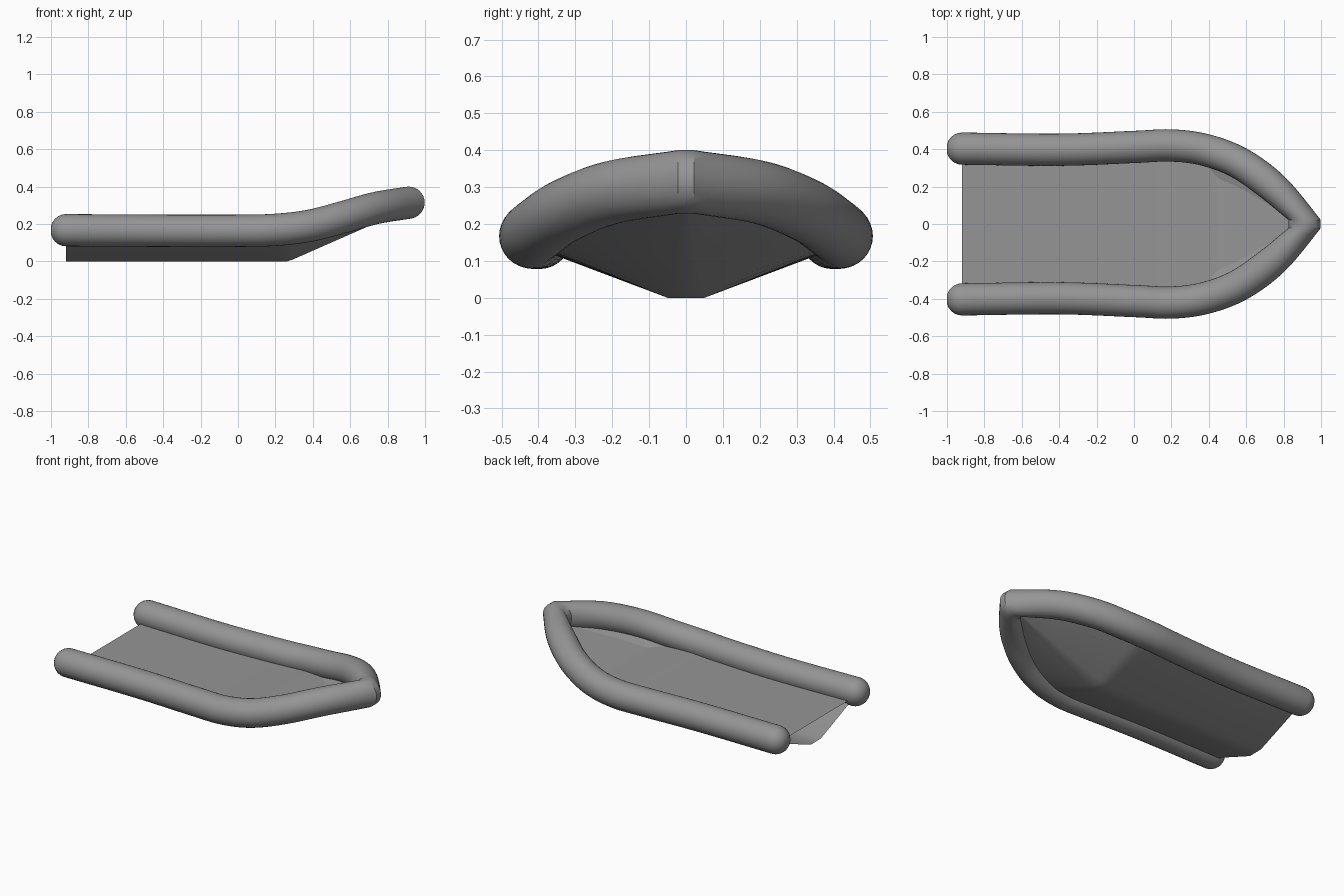
import bpy, bmesh, math
from mathutils import Vector

if "Cube" in bpy.data.objects:
    bpy.data.objects.remove(bpy.data.objects["Cube"])

RADIUS, SIDES, STEPS = 0.086, 32, 6
UP = Vector((0, 0, 1))

grey = bpy.data.materials.new("mid grey")
grey.use_nodes = True
grey.diffuse_color = (0.3, 0.3, 0.3, 1)
grey.node_tree.nodes["Principled BSDF"].inputs["Base Color"].default_value = (0.3, 0.3, 0.3, 1)


def mirror(p):
    return Vector((p.x, -p.y, p.z))


def loft(name, rows, closed):
    """Skin rows of points: a capped tube if closed, else an open sheet."""
    bm = bmesh.new()
    rows = [[bm.verts.new(p) for p in row] for row in rows]
    n = len(rows[0])
    for a, b in zip(rows, rows[1:]):
        for i in range(n if closed else n - 1):
            j = (i + 1) % n
            bm.faces.new((a[i], a[j], b[j], b[i]))
    if closed:
        bm.faces.new(rows[0])
        bm.faces.new(rows[-1][::-1])
        bmesh.ops.recalc_face_normals(bm, faces=bm.faces)
    mesh = bpy.data.meshes.new(name)
    bm.to_mesh(mesh)
    bm.free()
    mesh.materials.append(grey)
    ob = bpy.data.objects.new(name, mesh)
    bpy.context.collection.objects.link(ob)
    bpy.ops.object.select_all(action='DESELECT')
    ob.select_set(True)
    bpy.context.view_layer.objects.active = ob
    bpy.ops.object.shade_smooth_by_angle(angle=math.radians(30))


def smooth_path(points):
    """Catmull-Rom curve through the points."""
    p = [2 * points[0] - points[1]] + points + [2 * points[-1] - points[-2]]
    out = []
    for a, b, c, d in zip(p, p[1:], p[2:], p[3:]):
        for k in range(STEPS):
            t = k / STEPS
            out.append(0.5 * (2 * b + (c - a) * t + (2 * a - 5 * b + 4 * c - d) * t ** 2
                              + (3 * b - a - 3 * c + d) * t ** 3))
    return out + [points[-1]]


def ring(centre, tangent, radius):
    side = tangent.cross(UP).normalized()
    up = side.cross(tangent).normalized()
    return [centre + radius * (math.cos(a) * side + math.sin(a) * up)
            for a in (math.tau * i / SIDES for i in range(SIDES))]


# Centreline of one tube, stern to bow
path = smooth_path([Vector(p) for p in (
    (-0.92, 0.403, 0.167), (-0.4, 0.397, 0.164), (0, 0.412, 0.164), (0.2, 0.42, 0.169),
    (0.38, 0.396, 0.19), (0.56, 0.328, 0.236), (0.735, 0.203, 0.285), (0.912, 0.022, 0.314))])
tangents = [(b - a).normalized() for a, b in zip(path, path[2:])]
tangents = [Vector((1, 0, 0))] + tangents + [Vector((0, -1, 0))]

# Tube rings turn gradually into the bow seam, which slims the tube there
BLEND = 8
ring_axes = list(tangents)
for k in range(1, BLEND):
    ring_axes[-1 - k] = tangents[-1 - k].lerp(Vector((0, -1, 0)), 1 - k / BLEND).normalized()

# Inflated tube: domed stern end, side, short bow joint, mirrored side
half = []
for k in range(1, 6):
    a = math.pi / 2 * k / 6
    half.append(ring(path[0] - Vector((0.083 * math.cos(a), 0, 0)), tangents[0], RADIUS * math.sin(a)))
half += [ring(c, t, RADIUS) for c, t in zip(path, ring_axes)]
loft("side_tubes", half + [[mirror(p) for p in r] for r in reversed(half)], True)

# Open-sterned hull shell with narrow keel and raked bow, and the deck inside it
shell, deck = [], []
for c, t in zip(path, tangents):
    edge = c + t.cross(UP).normalized() * 0.01 - UP * 0.03
    keel = Vector((edge.x, 0.05 * min(1, max(0.02, (0.9 - edge.x) / 0.63)),
                   max(0, (edge.x - 0.27) * 0.44)))
    shell.append([edge, keel, mirror(keel), mirror(edge)])
    deck_z = max(0.14, 0.14 + (edge.x - 0.45) * 0.31)
    drop = min(0.9, max(0, (edge.z - deck_z) / (edge.z - keel.z)))
    rim = edge.lerp(keel, drop)
    deck.append([mirror(rim), rim])
loft("hull", shell, False)
loft("deck", deck, False)
